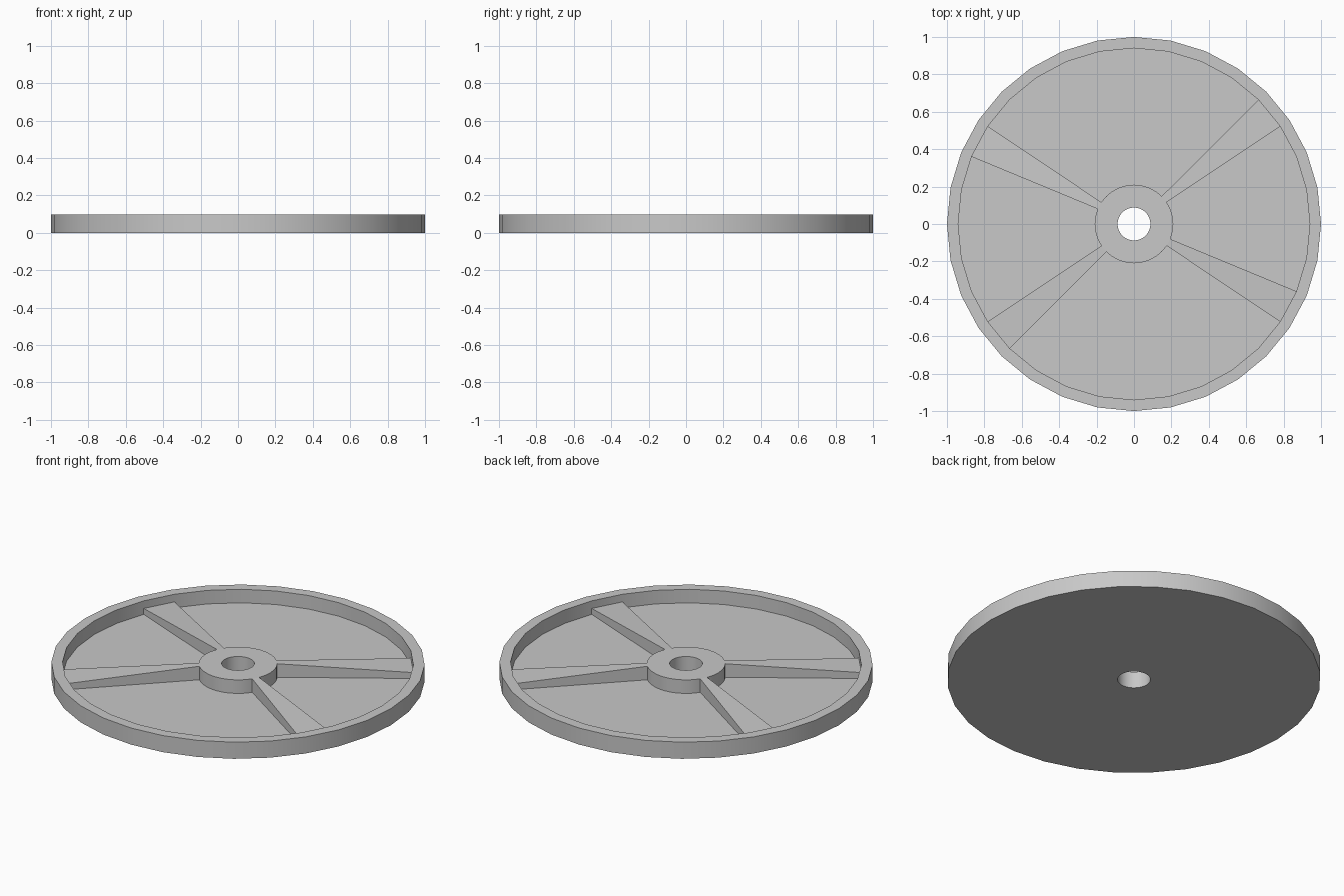
import bpy
import bmesh
from math import cos, sin, radians

cube = bpy.data.objects.get("Cube")
if cube:
    bpy.data.objects.remove(cube, do_unlink=True)

SIDES = 32
STEP = 360 / SIDES
HEIGHT, FLOOR = 0.098, 0.018
RIM_INNER, HUB, BORE = 0.94, 0.21, 0.088
SPOKE_END = 0.053

# Single grey material
grey = bpy.data.materials.new("plain grey")
grey.use_nodes = True
colour = (0.58, 0.58, 0.58, 1)
grey.diffuse_color = colour
grey.node_tree.nodes["Principled BSDF"].inputs["Base Color"].default_value = colour


def polar(radius, degrees, z):
    a = radians(degrees)
    return (radius * cos(a), radius * sin(a), z)


def make_object(name, bm):
    bmesh.ops.recalc_face_normals(bm, faces=bm.faces)
    mesh = bpy.data.meshes.new(name)
    bm.to_mesh(mesh)
    bm.free()
    mesh.materials.append(grey)
    obj = bpy.data.objects.new(name, mesh)
    bpy.context.collection.objects.link(obj)
    bpy.ops.object.select_all(action="DESELECT")
    obj.select_set(True)
    bpy.context.view_layer.objects.active = obj
    bpy.ops.object.shade_smooth_by_angle(angle=radians(30))
    return obj


def lathe(name, profile):
    """Turn a closed (radius, z) profile around the z axis."""
    bm = bmesh.new()
    rings = [[bm.verts.new(polar(r, i * STEP, z)) for i in range(SIDES)]
             for r, z in profile]
    for k, ring in enumerate(rings):
        following = rings[(k + 1) % len(rings)]
        for i in range(SIDES):
            j = (i + 1) % SIDES
            bm.faces.new((ring[i], ring[j], following[j], following[i]))
    return make_object(name, bm)


def spoke(name, start):
    """Wedge one step wide that slopes down from the hub to the rim."""
    bm = bmesh.new()
    section = [(HUB, FLOOR), (RIM_INNER, FLOOR), (RIM_INNER, SPOKE_END), (HUB, HEIGHT)]
    a, b = [[bm.verts.new(polar(r, angle, z)) for r, z in section]
            for angle in (start, start + STEP)]
    bm.faces.new(a)
    bm.faces.new(b)
    for i in range(4):
        j = (i + 1) % 4
        bm.faces.new((a[i], a[j], b[j], b[i]))
    return make_object(name, bm)


# Dished disc with raised rim, raised hub and through bore
lathe("wheel_disc", [
    (BORE, 0), (1, 0), (1, HEIGHT), (RIM_INNER, HEIGHT),
    (RIM_INNER, FLOOR), (HUB, FLOOR), (HUB, HEIGHT), (BORE, HEIGHT),
])

# Two pairs of opposite spokes
for label, step in (("back_left", 3), ("back_right", 13),
                    ("front_right", 19), ("front_left", 29)):
    spoke(label + "_spoke", step * STEP)
